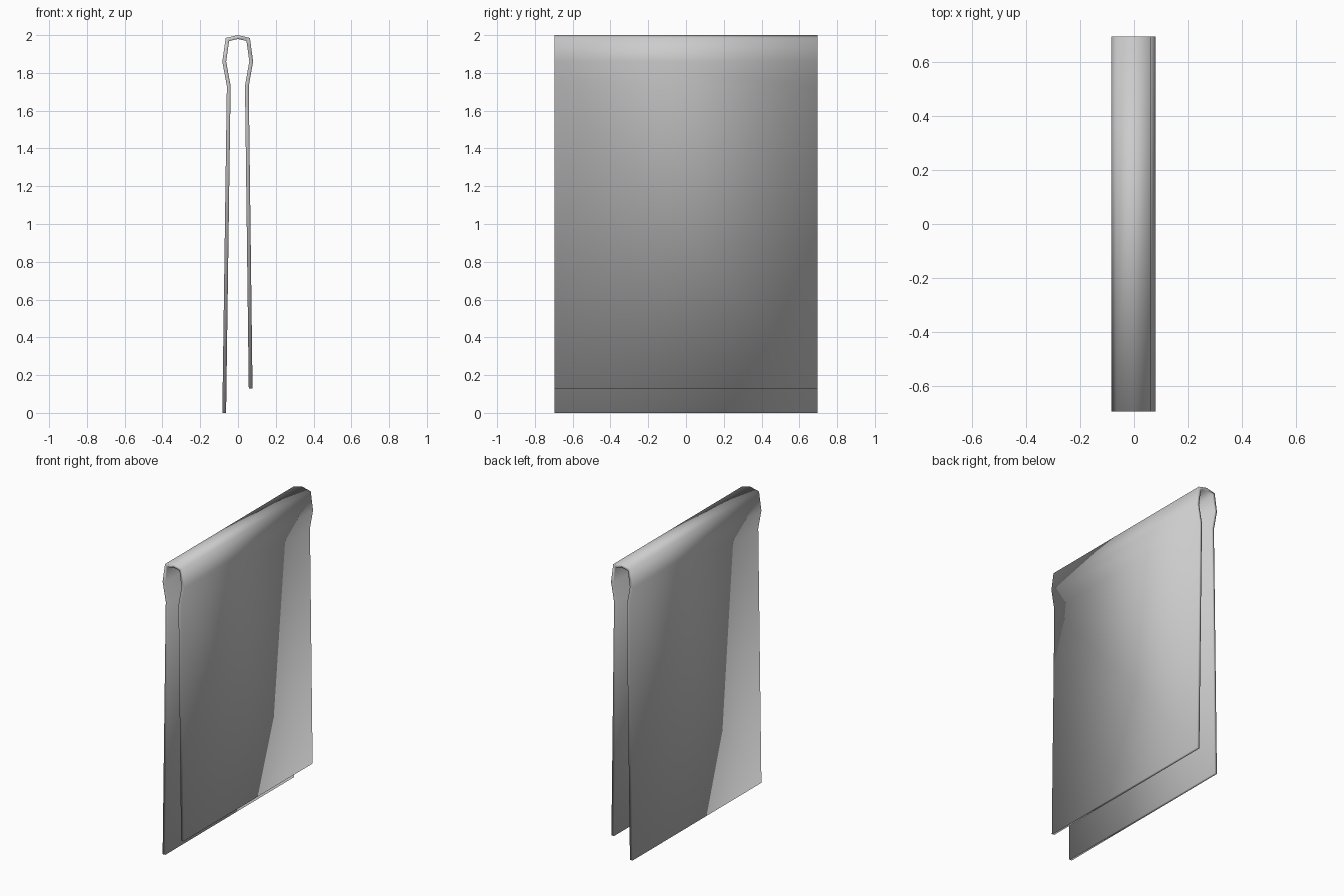
import bpy
import bmesh

if "Cube" in bpy.data.objects:
    bpy.data.objects.remove(bpy.data.objects["Cube"], do_unlink=True)

HALF_LENGTH = 0.695
THICKNESS = 0.02

# Plain grey cloth
cloth = bpy.data.materials.new("grey cloth")
cloth.use_nodes = True
grey = (0.6, 0.6, 0.6, 1)
cloth.diffuse_color = grey
cloth.node_tree.nodes["Principled BSDF"].inputs["Base Color"].default_value = grey

# Outer profile of the fold, from the long hanging side over to the short one
profile = [(-0.083, 0), (-0.059, 1.73), (-0.083, 1.86), (-0.065, 1.985),
           (0, 2), (0.063, 1.985), (0.08, 1.86), (0.057, 1.73), (0.077, 0.13)]

# Sheet swept along the rail
bm = bmesh.new()
front, back = [[bm.verts.new((x, y, z)) for x, z in profile]
               for y in (-HALF_LENGTH, HALF_LENGTH)]
for i in range(len(profile) - 1):
    face = bm.faces.new((front[i], front[i + 1], back[i + 1], back[i]))
    face.smooth = True
bm.normal_update()
if bm.faces[:][3].normal.z < 0:
    bmesh.ops.reverse_faces(bm, faces=bm.faces[:])
mesh = bpy.data.meshes.new("draped_towel")
bm.to_mesh(mesh)
bm.free()
mesh.materials.append(cloth)
towel = bpy.data.objects.new("draped_towel", mesh)
bpy.context.collection.objects.link(towel)

# Cloth thickness, grown inward
solid = towel.modifiers.new("thickness", "SOLIDIFY")
solid.thickness = THICKNESS
solid.offset = -1
solid.use_even_offset = True
